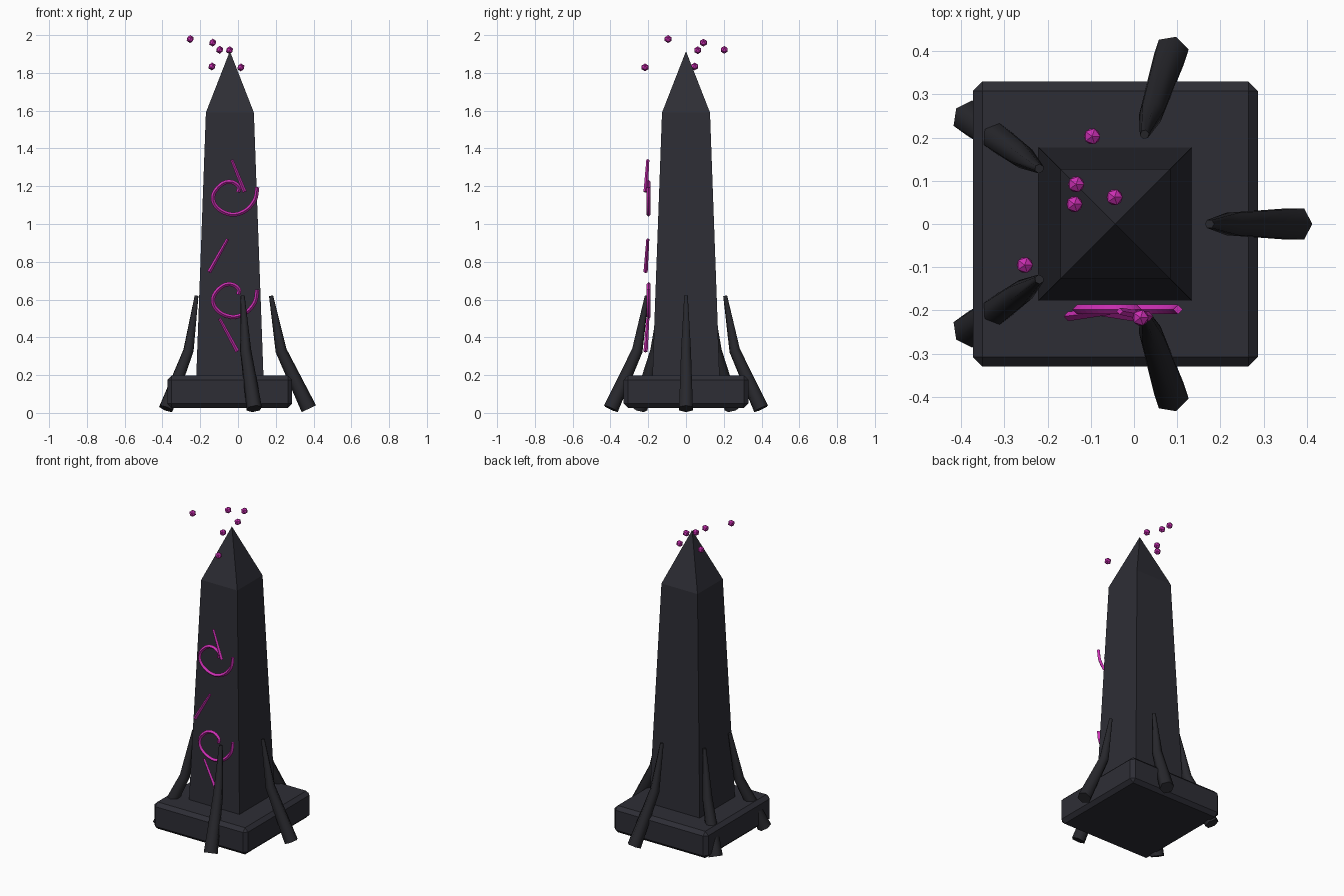
import bpy, bmesh, math
from mathutils import Vector

if "Cube" in bpy.data.objects:
    bpy.data.objects.remove(bpy.data.objects["Cube"])

CX = -0.043  # obelisk axis


def material(name, rgb):
    m = bpy.data.materials.new(name)
    m.diffuse_color = (*rgb, 1)
    m.use_nodes = True
    m.node_tree.nodes["Principled BSDF"].inputs["Base Color"].default_value = m.diffuse_color
    return m


STONE = material("dark stone", (0.027, 0.027, 0.036))
TENDRIL = material("black tendril", (0.021, 0.021, 0.026))
GLOW = material("magenta glow", (0.60, 0.028, 0.45))


def finish(bm, name, mat, smooth=False):
    bmesh.ops.recalc_face_normals(bm, faces=bm.faces[:])
    me = bpy.data.meshes.new(name)
    bm.to_mesh(me)
    bm.free()
    me.materials.append(mat)
    ob = bpy.data.objects.new(name, me)
    bpy.context.collection.objects.link(ob)
    if smooth:
        bpy.ops.object.select_all(action='DESELECT')
        ob.select_set(True)
        bpy.context.view_layer.objects.active = ob
        bpy.ops.object.shade_smooth_by_angle(angle=math.radians(65))
    return ob


def tube(name, pts, radii, ref, sides, mat, smooth=False):
    """Capped tube along pts; ref is a fixed side direction."""
    bm = bmesh.new()
    pts = [Vector(p) for p in pts]
    ref = Vector(ref)
    rings = []
    for i, p in enumerate(pts):
        t = Vector()
        if i > 0:
            t += (p - pts[i - 1]).normalized()
        if i < len(pts) - 1:
            t += (pts[i + 1] - p).normalized()
        t.normalize()
        out = t.cross(ref).normalized()
        side = out.cross(t)
        rings.append([bm.verts.new(p + radii[i] * (out * math.cos(a) + side * math.sin(a)))
                      for a in (k * math.tau / sides for k in range(sides))])
    for a, b in zip(rings, rings[1:]):
        for k in range(sides):
            j = (k + 1) % sides
            bm.faces.new((a[k], a[j], b[j], b[k]))
    bm.faces.new(rings[0])
    bm.faces.new(rings[-1])
    return finish(bm, name, mat, smooth)


# Base plate with chamfered edges
bm = bmesh.new()
bmesh.ops.create_cube(bm, size=1)
for v in bm.verts:
    v.co = Vector((v.co.x * 0.66 + CX, v.co.y * 0.66, v.co.z * 0.17 + 0.112))
bmesh.ops.bevel(bm, geom=bm.edges[:], offset=0.022, segments=1, affect='EDGES')
finish(bm, "base_plate", STONE)

# Tapered shaft with pyramid cap
bm = bmesh.new()
rings = [[bm.verts.new((CX + sx * h, sy * h, z))
          for sx, sy in ((-1, -1), (1, -1), (1, 1), (-1, 1))]
         for h, z in ((0.178, 0.19), (0.127, 1.59))]
apex = bm.verts.new((CX, 0, 1.915))
bm.faces.new(rings[0])
for k in range(4):
    j = (k + 1) % 4
    bm.faces.new((rings[0][k], rings[0][j], rings[1][j], rings[1][k]))
    bm.faces.new((rings[1][k], rings[1][j], apex))
finish(bm, "obelisk_shaft", STONE)

# Five tendrils climbing from the ground
for i in range(5):
    a = i * math.tau / 5
    c, s = math.cos(a), math.sin(a)
    path = [(CX + r * c, r * s, z) for r, z in ((0.418, 0.022), (0.271, 0.33), (0.218, 0.62))]
    tube(f"tendril_{i + 1}", path, (0.042, 0.030, 0.011), (-s, c, 0), 6, TENDRIL, True)


# Runes on the front: two hooked spirals and three strokes
def smooth_path(p, steps=4):
    p = [Vector(q) for q in p]
    p = [2 * p[0] - p[1]] + p + [2 * p[-1] - p[-2]]
    res = []
    for a, b, c, d in zip(p, p[1:], p[2:], p[3:]):
        for k in range(steps):
            t = k / steps
            res.append(0.5 * (2 * b + (c - a) * t + (2 * a - 5 * b + 4 * c - d) * t * t
                              + (3 * b - a - 3 * c + d) * t ** 3))
    return res + [p[-2]]


SPIRAL = ((0.0, 1.168), (0.005, 1.195), (-0.03, 1.222), (-0.08, 1.215), (-0.127, 1.165),
          (-0.127, 1.11), (-0.085, 1.067), (-0.02, 1.05), (0.045, 1.075),
          (0.09, 1.13), (0.102, 1.195))
for i, dz in enumerate((0, -0.542)):
    path = smooth_path([(x, -0.198, z + dz) for x, z in SPIRAL])
    tube(f"rune_spiral_{i + 1}", path, [0.011] * len(path), (0, 1, 0), 4, GLOW)

STROKES = (((-0.033, 1.34), (0.035, 1.17)),
           ((-0.055, 0.92), (-0.153, 0.745)),
           ((-0.098, 0.50), (-0.003, 0.325)))
for i, ((x0, z0), (x1, z1)) in enumerate(STROKES):
    tube(f"rune_stroke_{i + 1}", [(x0, -0.202, z0), (x1, -0.214, z1)],
         (0.008, 0.011), (0, 1, 0), 4, GLOW)

# Floating motes around the tip
MOTES = ((-0.253, -0.095, 1.979), (-0.134, 0.092, 1.96), (-0.097, 0.203, 1.922),
         (-0.045, 0.062, 1.92), (-0.138, 0.046, 1.834), (0.015, -0.217, 1.829))
for i, p in enumerate(MOTES):
    bm = bmesh.new()
    bmesh.ops.create_icosphere(bm, subdivisions=1, radius=0.021)
    bmesh.ops.translate(bm, verts=bm.verts[:], vec=p)
    finish(bm, f"mote_{i + 1}", GLOW)
